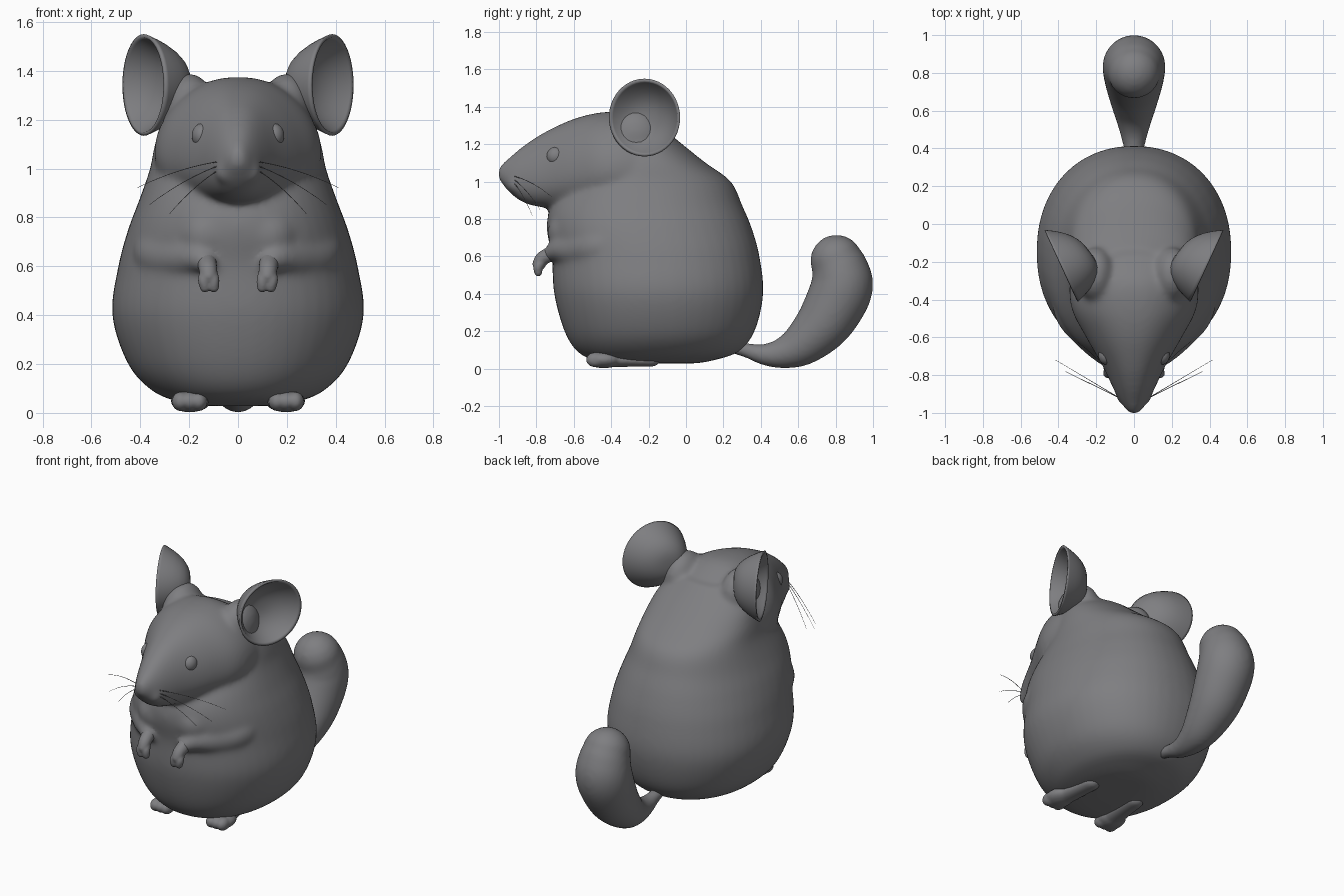
import bpy, bmesh, math
from mathutils import Vector, Matrix

if "Cube" in bpy.data.objects:
    bpy.data.objects.remove(bpy.data.objects["Cube"])

fur = bpy.data.materials.new("grey fur")
fur.diffuse_color = (0.21, 0.21, 0.22, 1)
fur.use_nodes = True
fur.node_tree.nodes["Principled BSDF"].inputs["Base Color"].default_value = fur.diffuse_color
SEG = 48


def spline(rows, n=6):
    """Catmull-Rom interpolation of equal-length rows of numbers."""
    p = [rows[0]] + list(rows) + [rows[-1]]
    out = []
    for i in range(1, len(p) - 2):
        for k in range(n):
            t = k / n
            out.append([0.5 * (2 * b + (c - a) * t + (2 * a - 5 * b + 4 * c - d) * t * t
                               + (3 * b - a - 3 * c + d) * t ** 3)
                        for a, b, c, d in zip(*p[i - 1:i + 3])])
    return out + [list(rows[-1])]


def loft(bm, rings):
    vs = [[bm.verts.new(p) for p in r] for r in rings]
    n = len(vs[0])
    for a, b in zip(vs, vs[1:]):
        for i in range(n):
            bm.faces.new((a[i], a[(i + 1) % n], b[(i + 1) % n], b[i]))
    bm.faces.new(vs[0][::-1])
    bm.faces.new(vs[-1])


def angles(n=SEG):
    return [2 * math.pi * i / n for i in range(n)]


def power(v, p):
    return math.copysign(abs(v) ** (2 / p), v)


def tube(bm, rows, flat=1.0, n=20):
    """Round tube through (x, y, z, radius) rows with domed ends."""
    rows = spline(rows)
    pts = [Vector(r[:3]) for r in rows]
    tans = [(pts[min(i + 1, len(pts) - 1)] - pts[max(i - 1, 0)]).normalized() for i in range(len(pts))]
    side = tans[0].orthogonal().normalized()
    rings = []

    def ring(c, t, r):
        up = t.cross(side)
        ps = [(side * math.cos(a) + up * math.sin(a)) * r for a in angles(n)]
        rings.append([c + Vector((o.x, o.y, o.z * flat)) for o in ps])

    for i, (c, t, row) in enumerate(zip(pts, tans, rows)):
        side = (side - t * side.dot(t)).normalized()
        r = row[3]
        if i == 0:
            for a in (1.45, 1.1, 0.75, 0.4):
                ring(c - t * r * math.sin(a), t, r * math.cos(a))
        ring(c, t, r)
        if i == len(pts) - 1:
            for a in (0.4, 0.75, 1.1, 1.45):
                ring(c + t * r * math.sin(a), t, r * math.cos(a))
    loft(bm, rings)


def ball(bm, c, size):
    bmesh.ops.create_uvsphere(bm, u_segments=28, v_segments=18, radius=1,
                              matrix=Matrix.Translation(c) @ Matrix.Diagonal((*size, 1)))


def finish(bm, name, voxel=0, smooth=0):
    bmesh.ops.recalc_face_normals(bm, faces=bm.faces)
    for f in bm.faces:
        f.smooth = True
    me = bpy.data.meshes.new(name)
    bm.to_mesh(me)
    bm.free()
    me.materials.append(fur)
    ob = bpy.data.objects.new(name, me)
    bpy.context.collection.objects.link(ob)
    if voxel:
        m = ob.modifiers.new("fuse", 'REMESH')
        m.mode, m.voxel_size, m.use_smooth_shade = 'VOXEL', voxel, True
        m = ob.modifiers.new("soften", 'SMOOTH')
        m.factor, m.iterations = 0.5, smooth
    return ob


# torso: horizontal sections (z, front y, back y, half width)
body = bmesh.new()
torso = [(.028, -.28, .06, .12), (.045, -.48, .15, .24), (.09, -.58, .28, .35), (.2, -.65, .367, .45),
         (.4, -.705, .413, .515), (.6, -.718, .393, .49), (.75, -.745, .352, .45), (.87, -.72, .302, .405),
         (1.0, -.62, .24, .36), (1.1, -.5, .105, .34), (1.2, -.45, -.02, .3), (1.29, -.42, -.13, .2)]
loft(body, [[(w * power(math.cos(a), 2.15), (f + b) / 2 + (b - f) / 2 * power(math.sin(a), 2.15), z)
             for a in angles()] for z, f, b, w in spline(torso)])

# head: upright sections (y, bottom z, top z, half width), wider at the cheeks
head = [(-1.005, 1.02, 1.07, .018), (-.978, .98, 1.1, .046), (-.92, .92, 1.15, .084),
        (-.85, .88, 1.205, .118), (-.75, .86, 1.267, .165), (-.6, .85, 1.335, .25),
        (-.45, .85, 1.37, .325), (-.3, .86, 1.365, .335), (-.15, .92, 1.28, .3), (-.04, 1.0, 1.205, .25)]
loft(body, [[(w * power(math.cos(a), 2.25) * (1 - .17 * math.sin(a)), y,
              (lo + hi) / 2 + (hi - lo) / 2 * power(math.sin(a), 2.1)) for a in angles()]
            for y, lo, hi, w in spline(head)])
ball(body, (0, -.974, 1.045), (.042, .034, .034))

for s in (-1, 1):
    # ear root, muzzle pad, folded arm and chest fur, all fused with the body
    ball(body, (.2 * s, -.27, 1.24), (.105, .15, .15))
    ball(body, (.045 * s, -.905, .985), (.052, .055, .05))
    tube(body, [(.33 * s, -.3, .69, .1), (.325 * s, -.46, .65, .1), (.24 * s, -.58, .635, .09),
                (.17 * s, -.675, .635, .065), (.13 * s, -.725, .615, .044)])
    ball(body, (.12 * s, -.64, .73), (.12, .1, .11))
finish(body, "body_and_head", .012, 25)

for s, side in ((-1, "left"), (1, "right")):
    # cupped ear: outer shell, then back down the inside
    ear = bmesh.new()
    along, out = Vector((.42 * s, .907, 0)), Vector((.907 * s, -.42, 0))
    centre = Vector((.385 * s, -.222, 1.342))
    steps = [.04, .15, .3, .45, .6, .72, .83, .92, .97, 1]
    shell = [(r, .17 * (1 - r ** 3)) for r in steps]
    shell += [(r * .93, .115 * (1 - r ** 2.6) - .002) for r in steps[::-1]]
    loft(ear, [[centre + along * math.cos(a) * r * .21 + Vector((0, 0, .208)) * math.sin(a) * r
                - out * d * (1 - .25 * r * math.cos(a)) for a in angles()] for r, d in shell])
    finish(ear, side + "_ear")

    eye = bmesh.new()
    ball(eye, (.147 * s, -.695, 1.135), (.042, .05, .05))
    finish(eye, side + "_eye")

    # front paw with two curled fingers
    paw = bmesh.new()
    tube(paw, [(.13 * s, -.70, .625, .042), (.123 * s, -.765, .59, .038), (.12 * s, -.785, .56, .036)])
    for x in (.102, .138):
        tube(paw, [((x + .12) / 2 * s, -.77, .575, .026), (x * s, -.79, .545, .026),
                   ((x - .003) * s, -.79, .515, .022)])
    finish(paw, side + "_front_paw", .007, 3)

    # long flat hind foot with a rounded toe end
    foot = bmesh.new()
    tube(foot, [(.165 * s, -.19, .042, .05), (.175 * s, -.3, .045, .055), (.19 * s, -.43, .048, .065)], .65)
    ball(foot, (.197 * s, -.44, .048), (.078, .095, .046))
    for x in (.16, .197, .235):
        ball(foot, (x * s, -.485, .047), (.036, .05, .04))
    finish(foot, side + "_hind_foot", .008, 6)

    # whiskers
    cu = bpy.data.curves.new(side + "_whiskers", 'CURVE')
    cu.dimensions, cu.bevel_depth, cu.bevel_resolution = '3D', .002, 1
    cu.materials.append(fur)
    for z, tip in ((1.03, (.415, -.72, .92)), (1.015, (.365, -.78, .85)), (1.0, (.28, -.82, .815))):
        a, b = Vector((.07, -.925, z)), Vector(tip)
        sp = cu.splines.new('POLY')
        sp.points.add(8)
        for i, p in enumerate(sp.points):
            t = i / 8
            q = a.lerp(b, t)
            p.co = (q.x * s, q.y, q.z + .06 * t * (1 - t), 1)
            p.radius = 1 - .6 * t
    bpy.context.collection.objects.link(bpy.data.objects.new(side + "_whiskers", cu))

# tail: thin root swelling into a bushy upturned club
tail = bmesh.new()
tube(tail, [(0, .2, .13, .035), (0, .32, .098, .04), (0, .42, .075, .059), (0, .52, .084, .086),
            (0, .62, .13, .117), (0, .73, .235, .148), (0, .805, .36, .164), (0, .835, .45, .166),
            (0, .822, .53, .154), (0, .805, .575, .142)], n=32)
finish(tail, "tail", .012, 20)
